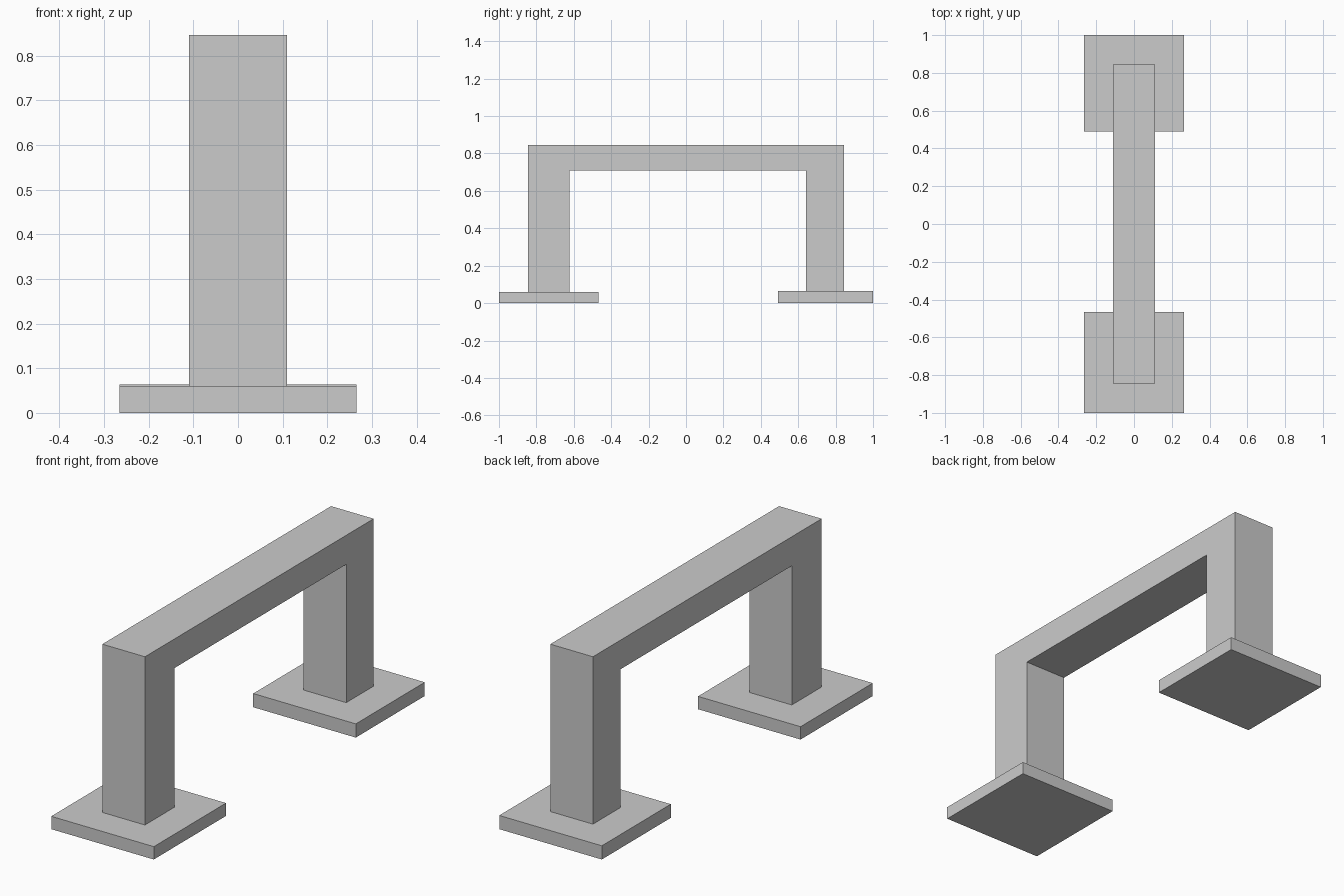
import bpy
import bmesh

if "Cube" in bpy.data.objects:
    bpy.data.objects.remove(bpy.data.objects["Cube"])


def extrude_profile(name, profile, half_width):
    """Extrude a closed (y, z) outline symmetrically along x."""
    bm = bmesh.new()
    face = bm.faces.new([bm.verts.new((-half_width, y, z)) for y, z in profile])
    result = bmesh.ops.extrude_face_region(bm, geom=[face])
    verts = [g for g in result["geom"] if isinstance(g, bmesh.types.BMVert)]
    bmesh.ops.translate(bm, verts=verts, vec=(2 * half_width, 0, 0))
    bmesh.ops.recalc_face_normals(bm, faces=bm.faces)
    mesh = bpy.data.meshes.new(name)
    bm.to_mesh(mesh)
    bm.free()
    obj = bpy.data.objects.new(name, mesh)
    bpy.context.collection.objects.link(obj)
    return obj


# Mounting plates: front one is slightly longer and thinner
plates = {
    "front_base_plate": (-1.0, -0.467, 0.06),
    "back_base_plate": (0.491, 1.0, 0.064),
}
for name, (y0, y1, top) in plates.items():
    extrude_profile(name, [(y0, 0), (y1, 0), (y1, top), (y0, top)], 0.265)

# Handle: two legs and the crossbar as one square-cornered arch
arch = [
    (-0.844, 0.06), (-0.844, 0.846), (0.844, 0.846), (0.844, 0.064),
    (0.642, 0.064), (0.642, 0.71), (-0.624, 0.71), (-0.624, 0.06),
]
extrude_profile("handle_arch", arch, 0.11)
